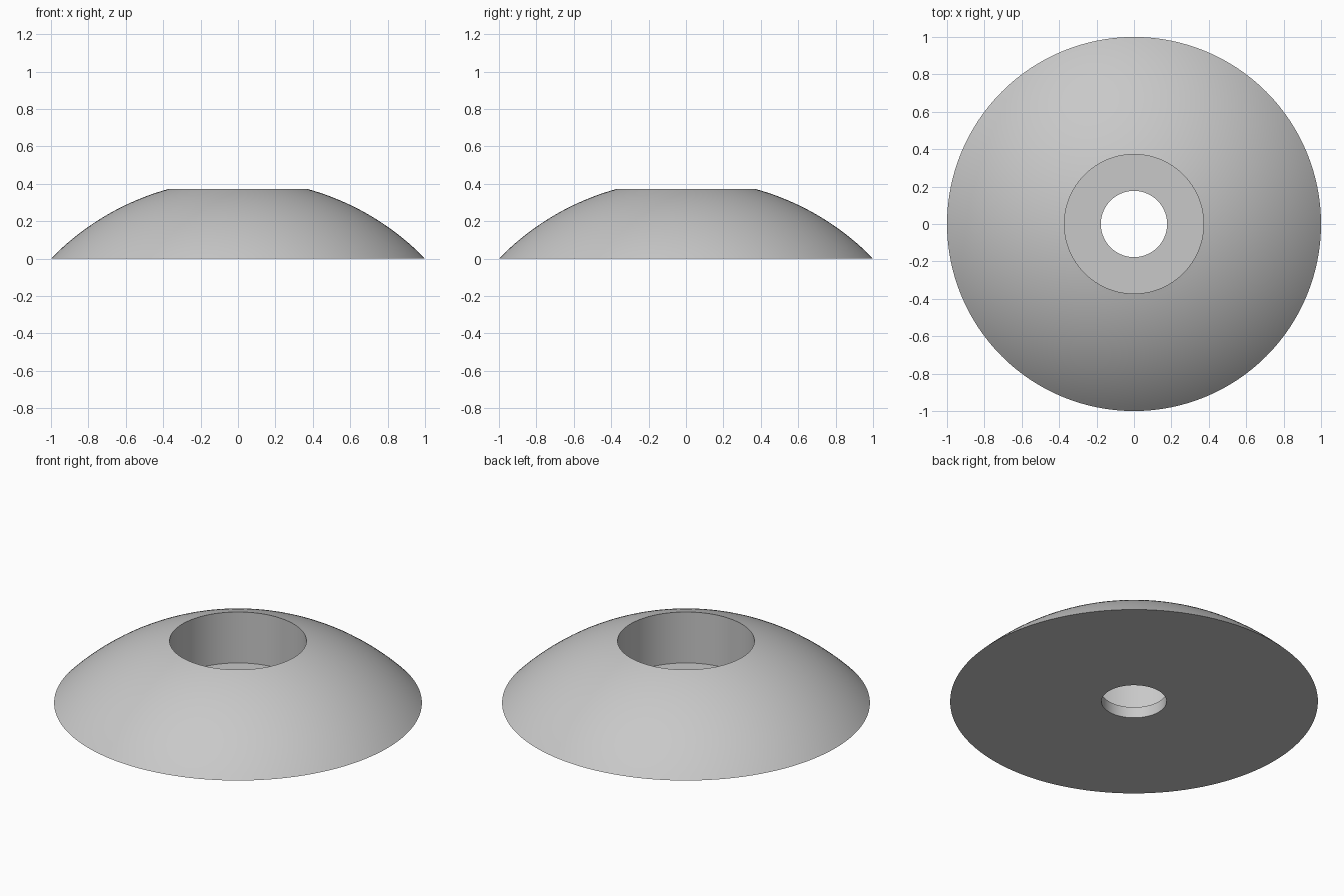
import bpy, bmesh, math

# Remove the default cube
cube = bpy.data.objects.get("Cube")
if cube:
    bpy.data.objects.remove(cube, do_unlink=True)

SEGMENTS = 128
RIM, BORE, HOLE = 1.0, 0.372, 0.177      # radii
TOP, FLOOR = 0.372, 0.066                # heights
ARC_STEPS = 24

# Single light grey material
grey = bpy.data.materials.new("light_grey")
grey.use_nodes = True
colour = (0.58, 0.58, 0.58, 1)
grey.diffuse_color = colour
grey.node_tree.nodes["Principled BSDF"].inputs["Base Color"].default_value = colour

# Circular arc from the rim up to the edge of the counterbore
drop = (RIM**2 - BORE**2 - TOP**2) / (2 * TOP)
radius = math.hypot(RIM, drop)
start, end = math.atan2(drop, RIM), math.atan2(TOP + drop, BORE)
angles = [start + (end - start) * i / ARC_STEPS for i in range(ARC_STEPS + 1)]
profile = [(radius * math.cos(a), radius * math.sin(a) - drop) for a in angles]

# Counterbore wall, its floor and the through hole
profile += [(BORE, FLOOR), (HOLE, FLOOR), (HOLE, 0)]

# Revolve the closed profile around the vertical axis
bm = bmesh.new()
verts = [bm.verts.new((r, 0, z)) for r, z in profile]
edges = [bm.edges.new((v, verts[(i + 1) % len(verts)])) for i, v in enumerate(verts)]
bmesh.ops.spin(bm, geom=verts + edges, cent=(0, 0, 0), axis=(0, 0, 1),
               angle=math.tau, steps=SEGMENTS, use_merge=False)
bmesh.ops.remove_doubles(bm, verts=bm.verts, dist=0.0001)
bmesh.ops.recalc_face_normals(bm, faces=bm.faces)

mesh = bpy.data.meshes.new("domed_washer")
bm.to_mesh(mesh)
bm.free()
mesh.materials.append(grey)
washer = bpy.data.objects.new("domed_washer", mesh)
bpy.context.collection.objects.link(washer)

# Smooth dome with crisp rims
bpy.ops.object.select_all(action="DESELECT")
washer.select_set(True)
bpy.context.view_layer.objects.active = washer
bpy.ops.object.shade_smooth_by_angle(angle=math.radians(30))
